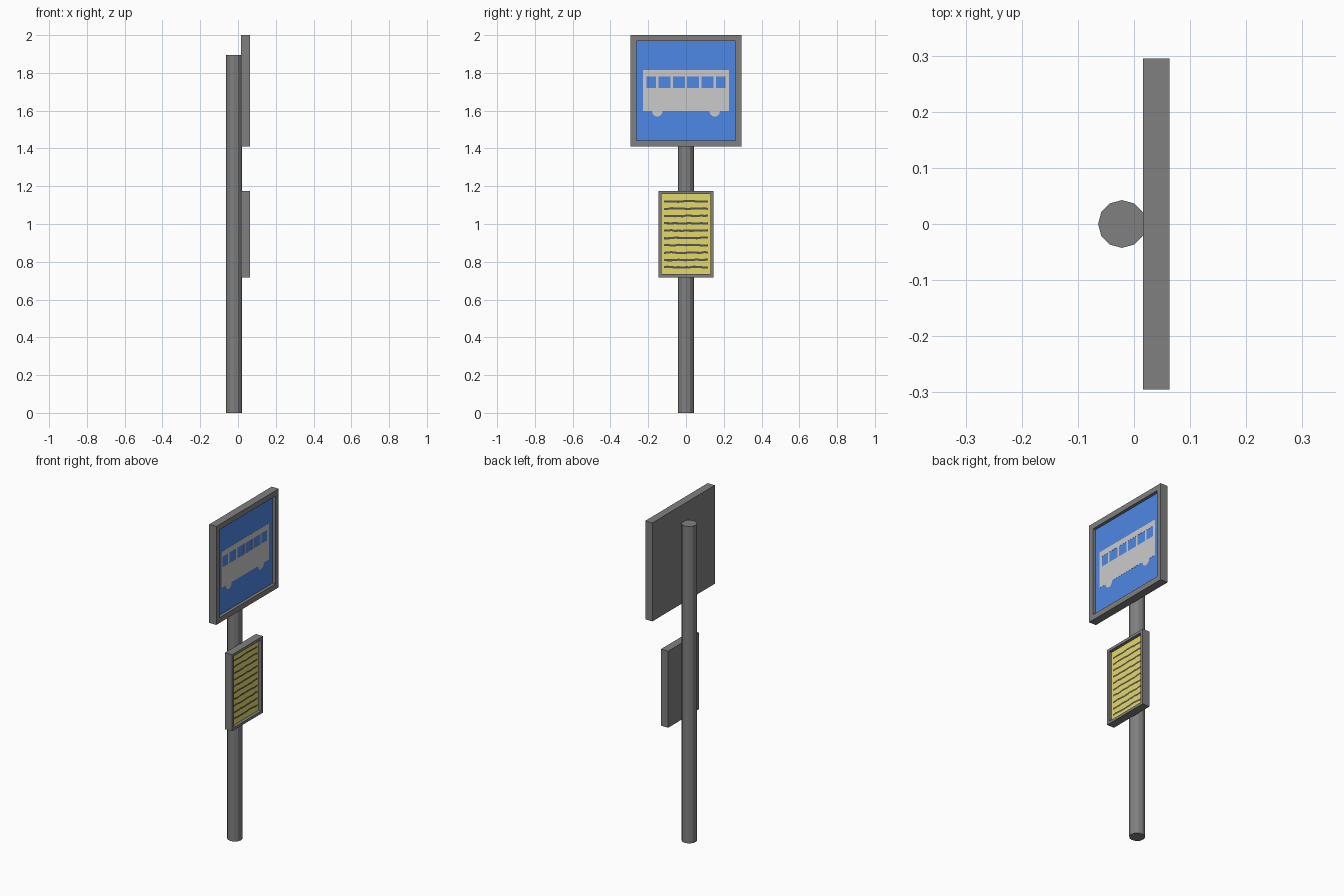
import bpy, bmesh, math, random
from mathutils import Matrix

if "Cube" in bpy.data.objects:
    bpy.data.objects.remove(bpy.data.objects["Cube"])

random.seed(4)
BACK, FRONT, RECESS = 0.016, 0.063, 0.018
PANEL = FRONT - RECESS          # x of the recessed sign faces


def material(name, rgb):
    m = bpy.data.materials.new(name)
    m.diffuse_color = (*rgb, 1)
    m.use_nodes = True
    m.node_tree.nodes["Principled BSDF"].inputs["Base Color"].default_value = m.diffuse_color
    return m


dark = material("dark_grey", (0.216, 0.216, 0.216))
blue = material("blue", (0.076, 0.242, 0.78))
light = material("light_grey", (0.8, 0.8, 0.8))
yellow = material("yellow", (0.78, 0.69, 0.135))
ink = material("ink", (0.09, 0.09, 0.10))


def finish(name, bm, *mats):
    mesh = bpy.data.meshes.new(name)
    bm.to_mesh(mesh)
    bm.free()
    for m in mats:
        mesh.materials.append(m)
    obj = bpy.data.objects.new(name, mesh)
    bpy.context.collection.objects.link(obj)
    return obj


def add_box(bm, x0, x1, y0, y1, z0, z1):
    mat = Matrix.Translation(((x0 + x1) / 2, (y0 + y1) / 2, (z0 + z1) / 2))
    mat = mat @ Matrix.Diagonal((x1 - x0, y1 - y0, z1 - z0, 1))
    bmesh.ops.create_cube(bm, size=1, matrix=mat)


def framed_board(name, half_w, z0, z1, border, face_mat):
    """Box whose +x face is inset and pushed in to leave a raised rim."""
    bm = bmesh.new()
    add_box(bm, BACK, FRONT, -half_w, half_w, z0, z1)
    bm.normal_update()
    face = max(bm.faces, key=lambda f: f.normal.x)
    bmesh.ops.inset_region(bm, faces=[face], thickness=border, use_even_offset=True)
    inner = bmesh.ops.extrude_discrete_faces(bm, faces=[face])["faces"][0]
    bmesh.ops.translate(bm, verts=inner.verts, vec=(-RECESS, 0, 0))
    inner.material_index = 1
    return finish(name, bm, dark, face_mat)


# Pole: 12-sided
bm = bmesh.new()
bmesh.ops.create_cone(bm, cap_ends=True, segments=12, radius1=0.0425, radius2=0.0425,
                      depth=1.895, matrix=Matrix.Translation((-0.0215, 0, 1.895 / 2)))
finish("pole", bm, dark)

# Framed boards
framed_board("stop_sign_board", 0.295, 1.411, 2.0, 0.032, blue)
framed_board("timetable_board", 0.146, 0.718, 1.176, 0.016, yellow)

# Bus pictogram, a very thin layer: roof, lower body and window pillars
bm = bmesh.new()
px0, px1 = PANEL - 0.001, PANEL + 0.0008
add_box(bm, px0, px1, -0.228, 0.228, 1.782, 1.815)
add_box(bm, px0, px1, -0.228, 0.228, 1.598, 1.72)
pillars = [(i * 0.076, 0.012) for i in range(-2, 3)] + [(-0.219, 0.018), (0.219, 0.018)]
for y, w in pillars:
    add_box(bm, px0, px1, y - w / 2, y + w / 2, 1.72, 1.782)
# Wheels: lower half discs
for y in (-0.152, 0.152):
    arc = [math.pi + math.pi * i / 6 for i in range(7)]
    bm.faces.new([bm.verts.new((px1, y + 0.028 * math.cos(a), 1.598 + 0.03 * math.sin(a)))
                  for a in arc])
finish("bus_pictogram", bm, light)

# Timetable lines: ten thin wavy strips
bm = bmesh.new()
for row in range(10):
    zc = 1.12 - row * 0.0387
    prev = None
    for i in range(13):
        y = -0.117 + 0.234 * i / 12
        z = zc + random.uniform(-0.0025, 0.0025)
        pair = [bm.verts.new((px1, y, z - 0.0055)), bm.verts.new((px1, y, z + 0.0055))]
        if prev:
            bm.faces.new((prev[0], pair[0], pair[1], prev[1]))
        prev = pair
finish("timetable_lines", bm, ink)
